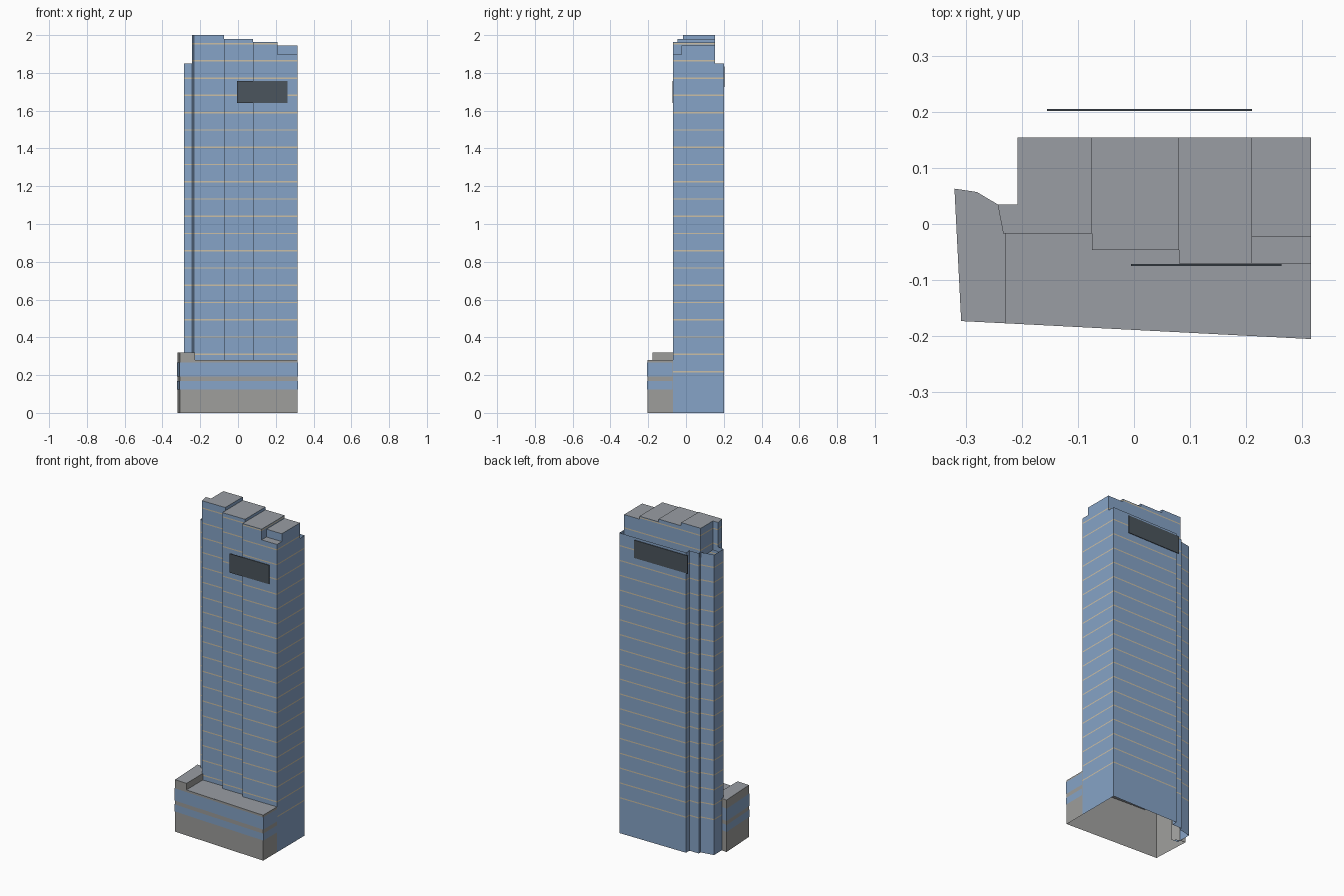
import bpy
import bmesh

if "Cube" in bpy.data.objects:
    bpy.data.objects.remove(bpy.data.objects["Cube"], do_unlink=True)


def material(name, rgb):
    m = bpy.data.materials.new(name)
    m.use_nodes = True
    m.diffuse_color = (*rgb, 1)
    bsdf = m.node_tree.nodes["Principled BSDF"]
    bsdf.inputs["Base Color"].default_value = (*rgb, 1)
    bsdf.inputs["Roughness"].default_value = 0.8
    return m


glass = material("blue glass", (0.24, 0.37, 0.57))
trim = material("beige trim", (0.60, 0.52, 0.38))
roof_grey = material("roof grey", (0.32, 0.34, 0.37))
stone = material("stone grey", (0.34, 0.34, 0.33))
dark = material("dark panel", (0.07, 0.09, 0.11))

# Heights of the thin floor lines
FLOOR, FIRST, LINE = 0.0914, 0.215, 0.007
lines = [FIRST + FLOOR * i for i in range(20)]


def finish(name, bm, mats):
    mesh = bpy.data.meshes.new(name)
    bm.to_mesh(mesh)
    bm.free()
    for m in mats:
        mesh.materials.append(m)
    obj = bpy.data.objects.new(name, mesh)
    bpy.context.scene.collection.objects.link(obj)
    return obj


def add_wall(bm, path, z0, z1):
    """Upright faces along a path; the outside is on the right of its direction."""
    for (ax, ay), (bx, by) in zip(path, path[1:]):
        corners = [(ax, ay, z0), (bx, by, z0), (bx, by, z1), (ax, ay, z1)]
        bm.faces.new([bm.verts.new(c) for c in corners])


def add_roof(bm, outline, z):
    face = bm.faces.new([bm.verts.new((x, y, z)) for x, y in outline])
    face.normal_update()
    if face.normal.z < 0:
        face.normal_flip()
    face.material_index = 2


def add_floor_lines(bm):
    """Cut the walls at each floor and colour the thin strips."""
    for z in lines:
        for level in (z, z + LINE):
            bmesh.ops.bisect_plane(bm, geom=bm.verts[:] + bm.edges[:] + bm.faces[:],
                                   plane_co=(0, 0, level), plane_no=(0, 0, 1))
    for f in bm.faces:
        zc = f.calc_center_median().z
        if f.material_index == 0 and any(z < zc < z + LINE for z in lines):
            f.material_index = 1


def tower_part(name, path, z0, z1, roofed=False):
    bm = bmesh.new()
    add_wall(bm, path + path[:1] if roofed else path, z0, z1)
    if roofed:
        add_roof(bm, path, z1)
    add_floor_lines(bm)
    return finish(name, bm, [glass, trim, roof_grey])


def box(x0, x1, y0, y1):
    return [(x0, y0), (x1, y0), (x1, y1), (x0, y1)]


# Shaft: stepped front and the taller-than-podium back and sides
E, BACK = 0.315, 0.154
P_TOP, R_TOP, CROWN = 0.28, 0.32, 1.82
front_path = [(-0.243, 0.035), (-0.233, -0.017), (-0.075, -0.017), (-0.075, -0.046),
              (0.08, -0.046), (0.08, -0.07), (E, -0.07)]
back_path = [(E, -0.07), (E, 0.2), (-0.14, 0.2), (-0.14, 0.167), (-0.204, 0.167),
             (-0.204, 0.15), (-0.286, 0.135), (-0.285, 0.04), (-0.243, 0.035)]
tower_part("tower_front_wall", front_path, P_TOP, CROWN)
tower_part("tower_back_wall", back_path, 0, 1.85)

# Stepped crown blocks
crown_a = [(-0.233, -0.017), (-0.075, -0.017), (-0.075, BACK), (-0.208, BACK),
           (-0.208, 0.035), (-0.243, 0.035)]
tower_part("crown_block_1", crown_a, CROWN, 2.0, True)
tower_part("crown_block_2", box(-0.075, 0.08, -0.046, BACK), CROWN, 1.98, True)
tower_part("crown_block_3", box(0.08, 0.21, -0.07, BACK), CROWN, 1.963, True)
tower_part("crown_block_4", box(0.21, E, -0.023, BACK), CROWN, 1.945, True)
tower_part("crown_ledge", box(0.21, E, -0.07, -0.023), CROWN, 1.897, True)

# Podium: open-bottomed stone walls with a raised end
podium_path = [(-0.243, 0.035), (-0.28, 0.057), (-0.32, 0.063), (-0.308, -0.173),
               (E, -0.205), (E, -0.07)]
raised = podium_path[:4] + [(-0.228, -0.177), (-0.228, -0.017), (-0.233, -0.017)]
bm = bmesh.new()
add_wall(bm, podium_path, 0, P_TOP)
add_wall(bm, raised + raised[:1], P_TOP, R_TOP)
add_roof(bm, raised, R_TOP)
add_roof(bm, [(-0.228, -0.177)] + podium_path[4:] + front_path[-2:0:-1]
         + [(-0.228, -0.017)], P_TOP)
finish("podium", bm, [stone, trim, roof_grey])

# Window bands wrapped just outside the podium walls
band_path = [(x * 1.008, -0.05 + (y + 0.05) * 1.012) for x, y in podium_path]
bm = bmesh.new()
for z0, z1 in ((0.125, 0.168), (0.192, 0.268)):
    add_wall(bm, band_path, z0, z1)
finish("podium_window_bands", bm, [glass])


# Dark panels near the top of the front and back
def panel(name, x0, x1, y, z0, z1):
    bm = bmesh.new()
    bmesh.ops.create_cube(bm, size=1)
    for v in bm.verts:
        v.co = (x0 if v.co.x < 0 else x1, y + v.co.y * 0.004, z0 if v.co.z < 0 else z1)
    finish(name, bm, [dark])


panel("front_panel", -0.005, 0.263, -0.073, 1.64, 1.757)
panel("back_panel", -0.155, 0.21, 0.203, 1.725, 1.835)
